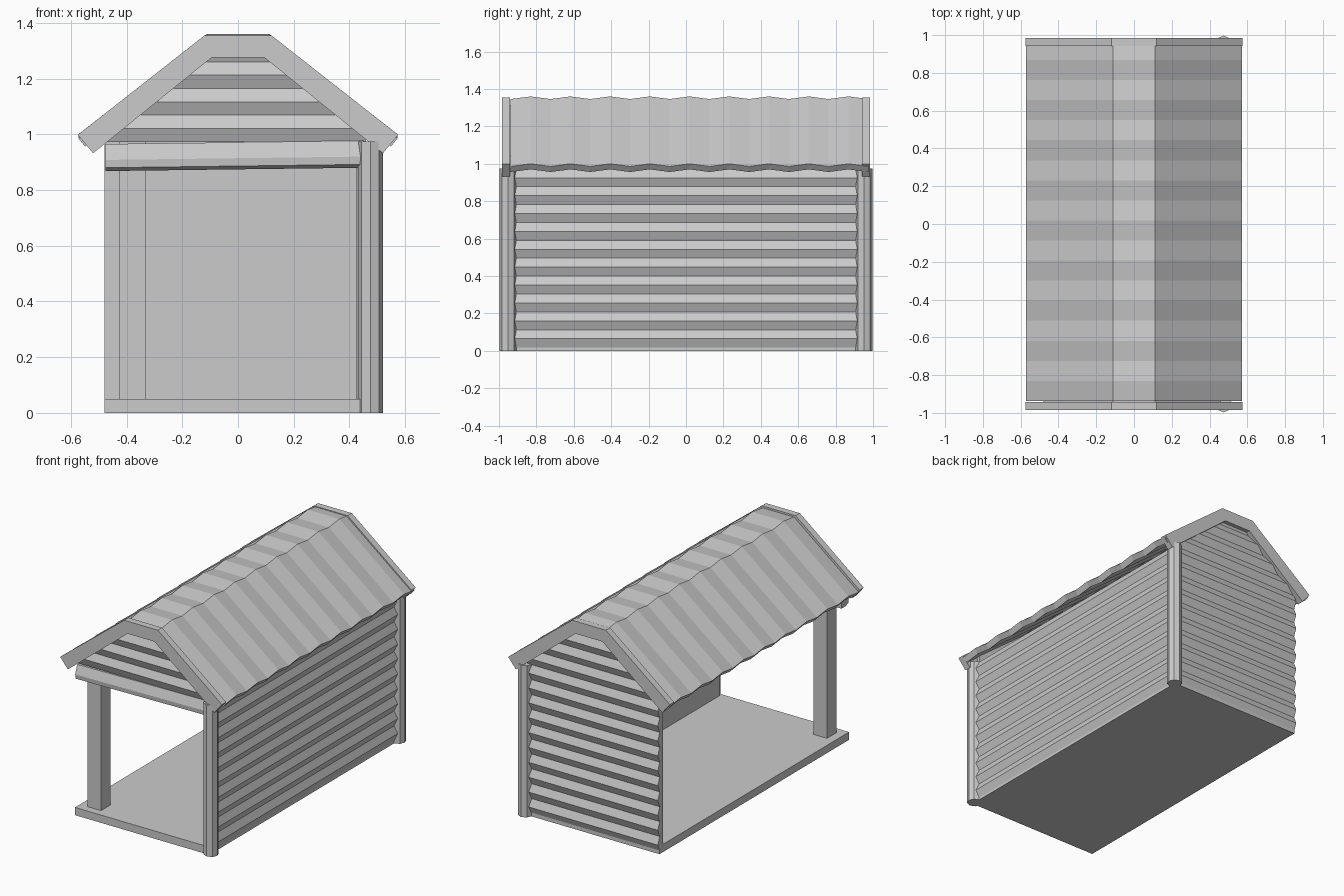
import bpy, bmesh
from math import cos, sin, pi
from mathutils import Vector

if "Cube" in bpy.data.objects:
    bpy.data.objects.remove(bpy.data.objects["Cube"])


def finish(name, bm):
    bmesh.ops.recalc_face_normals(bm, faces=bm.faces)
    me = bpy.data.meshes.new(name)
    bm.to_mesh(me)
    bm.free()
    ob = bpy.data.objects.new(name, me)
    bpy.context.collection.objects.link(ob)
    return ob


def loft(rings):
    """Closed solid through a series of matching point rings."""
    bm = bmesh.new()
    vs = [[bm.verts.new(p) for p in r] for r in rings]
    n = len(vs[0])
    for a, b in zip(vs, vs[1:]):
        for i in range(n):
            j = (i + 1) % n
            bm.faces.new((a[i], a[j], b[j], b[i]))
    bm.faces.new(vs[0])
    bm.faces.new(vs[-1])
    return bm


def box(name, x0, x1, y0, y1, z0, z1):
    ring = [(x0, y0), (x1, y0), (x1, y1), (x0, y1)]
    finish(name, loft([[(x, y, z) for x, y in ring] for z in (z0, z1)]))


def cut(bm, co, no):
    """Remove everything on the normal side of a plane and cap it."""
    geom = bm.verts[:] + bm.edges[:] + bm.faces[:]
    r = bmesh.ops.bisect_plane(bm, geom=geom, plane_co=co, plane_no=no, clear_outer=True)
    edges = [e for e in r['geom_cut'] if isinstance(e, bmesh.types.BMEdge)]
    if edges:
        bmesh.ops.edgeloop_fill(bm, edges=edges)


STEP, BASE = 0.0956, 0.017


def siding(inner, valley, crest, k0, k1):
    """Zigzag log profile as (depth, z) points, rows k0 to k1."""
    pts = [(inner, BASE + k1 * STEP), (inner, BASE + k0 * STEP)]
    for k in range(k0, k1):
        z = BASE + k * STEP
        pts += [(valley, z), (crest, z + STEP / 2)]
    return pts + [(valley, BASE + k1 * STEP)]


def gable_cut(bm):
    cut(bm, (0, 0, 1.315), (0, 0, 1))
    for s in (-1, 1):
        cut(bm, (s * 0.11, 0, 1.315), (s * 0.615, 0, 0.788))


# floor and front left post
box("floor", -0.48, 0.475, -0.97, 0.955, 0, 0.05)
box("front_left_post", -0.425, -0.33, -0.92, -0.825, 0.05, 1.05)

# right log wall
prof = siding(0.425, 0.475, 0.495, 0, 10)
finish("right_wall", loft([[(d, y, z) for d, z in prof] for y in (-0.945, 0.945)]))

# back log wall with gable, and front gable
for name, s, k0 in (("back_wall", 1, 0), ("front_gable", -1, 10)):
    prof = siding(s * 0.92, s * 0.952, s * 0.972, k0, 14)
    bm = loft([[(x, d, z) for d, z in prof] for x in (-0.48, 0.46)])
    gable_cut(bm)
    finish(name, bm)

# slightly tilted front beam
beam = [(-0.90, 0.0), (-0.945, 0.0), (-0.972, 0.012), (-0.975, 0.04), (-0.955, 0.097), (-0.90, 0.097)]
finish("front_beam", loft([[(x, y, z + dz) for y, z in beam] for x, dz in ((-0.475, 0.868), (0.45, 0.88))]))

# octagonal corner posts
for name, s in (("front_right_post", -1), ("back_right_post", 1)):
    ring = [(0.475 + 0.045 * cos(i * pi / 4), s * 0.952 + 0.045 * sin(i * pi / 4)) for i in range(8)]
    finish(name, loft([[(x, y, z) for x, y in ring] for z in (0, 0.975)]))


def arch(outer, inner):
    """Symmetric roof section from right-hand points."""
    half = lambda p: [(-x, z) for x, z in p] + [(x, z) for x, z in reversed(p)]
    return half(outer) + half(inner)[::-1]


# corrugated roof
sec = arch([(0.573, 1.0), (0.112, 1.36)], [(0.549, 0.970), (0.099, 1.322)])
rings = []
for k in range(19):
    dz = 0 if k % 2 else -0.014
    rings.append([(x, -0.937 + k * 0.1062, z + dz) for x, z in sec])
finish("roof", loft(rings))

# barge boards on both ends
sec = arch([(0.575, 0.998), (0.12, 1.355)], [(0.52, 0.932), (0.095, 1.275)])
for name, y0, y1 in (("front_barge_board", -0.985, -0.942), ("back_barge_board", 0.942, 0.985)):
    finish(name, loft([[(x, y, z) for x, z in sec] for y in (y0, y1)]))
